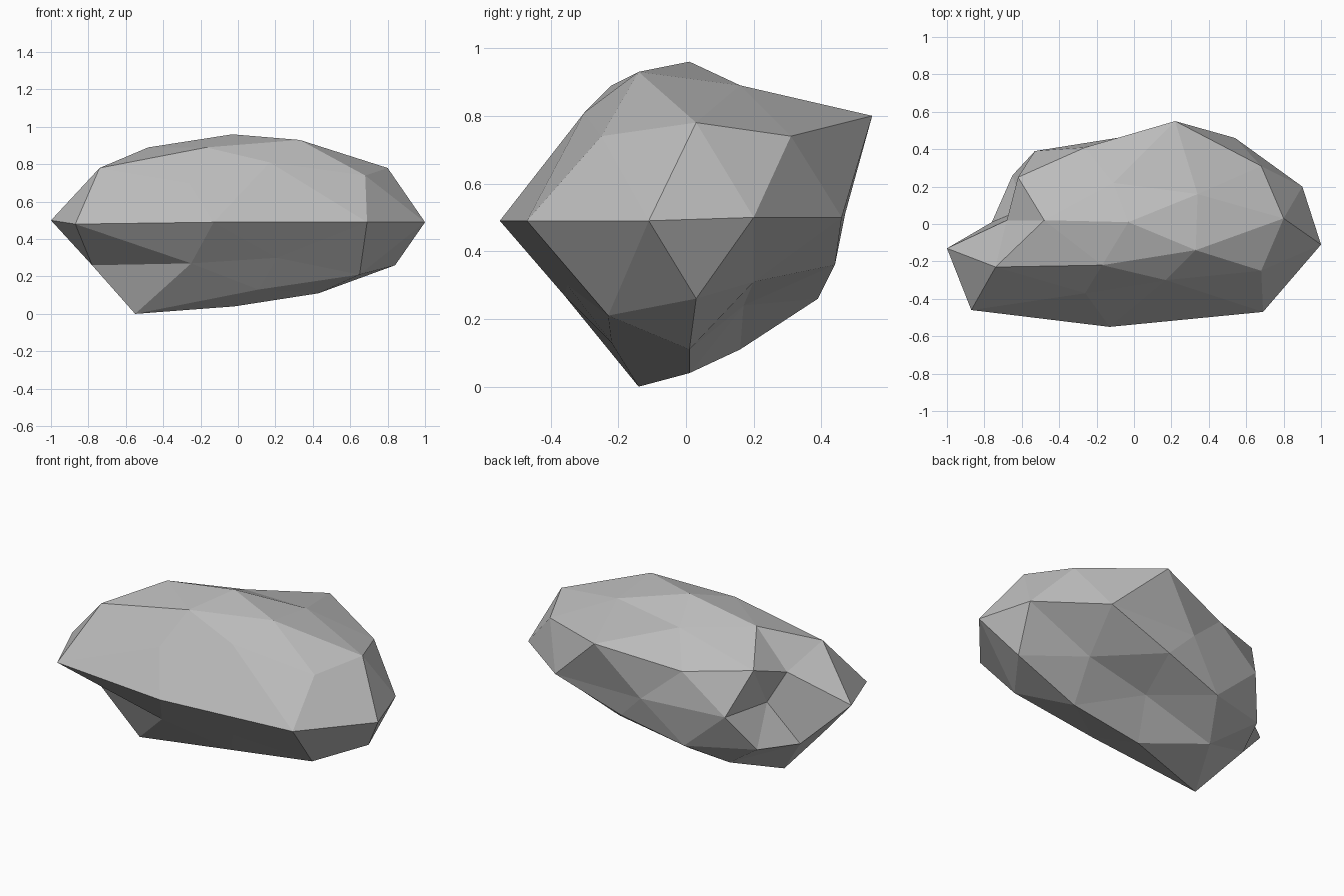
import bpy
import bmesh
import math
from mathutils import Matrix

# Remove only the default cube
default_cube = bpy.data.objects.get("Cube")
if default_cube:
    bpy.data.objects.remove(default_cube, do_unlink=True)


def make_material(name, color):
    material = bpy.data.materials.new(name)
    material.use_nodes = True
    material.diffuse_color = color
    material.node_tree.nodes["Principled BSDF"].inputs["Base Color"].default_value = color
    return material


def ring(bm, height):
    """Vertices of the unit icosphere at one height, counter-clockwise from +x."""
    found = [v for v in bm.verts if abs(v.co.z - height) < 0.03]
    return sorted(found, key=lambda v: (math.atan2(v.co.y, v.co.x) + 0.1) % math.tau)


# Outline around the widest level of the rock
belt = [(.9, .2, .5), (.54, .46, .5), (-.03, .47, .51), (-.53, .39, .5),
        (-.59, .08, .49), (-1, -.13, .5), (-.87, -.46, .48),
        (-.13, -.55, .49), (.69, -.47, .49), (1, -.11, .49)]

# Chipped cross-sections above the belt
peak = [(-.03, .01, .96)]
crown = [(.34, .16, .89), (-.11, .22, .86), (-.48, .02, .89),
         (-.17, -.22, .89), (.33, -.14, .93)]
shoulder = [(.68, .31, .74), (-.26, .41, .71), (-.68, .02, .67),
            (-.26, -.37, .7), (.68, -.25, .74)]
upper_facets = [(.8, .03, .78), (.22, .55, .8), (-.62, .25, .75),
                (-.74, -.23, .78), (.17, -.3, .81)]

# Chipped cross-sections below the belt
underside = [(.84, .03, .26), (.12, .44, .36), (-.65, .26, .29),
             (-.78, -.18, .26), (.21, -.35, .3)]
lower_facets = [(.48, .2, .31), (-.26, .39, .26), (-.76, .01, .26),
                (-.25, -.36, .27), (.65, -.23, .21)]
foot = [(.43, .01, .11), (.06, .17, .24), (-.4, .16, .11),
        (-.55, -.14, 0), (.11, -.22, .13)]
base = [(-.02, .01, .04)]

# Rings of an icosphere with two subdivisions, and the section each one takes
sections = {
    1.0: peak, 0.851: crown, 0.526: upper_facets, 0.447: shoulder, 0.0: belt,
    -0.447: underside, -0.526: lower_facets, -0.851: foot, -1.0: base,
}

# Mould the rock: gather every ring first, then move it to its section
bm = bmesh.new()
bmesh.ops.create_icosphere(bm, subdivisions=2, radius=1.0,
                           matrix=Matrix.Rotation(math.pi, 4, "Z"))
rings = [(ring(bm, height), points) for height, points in sections.items()]
for verts, points in rings:
    for vert, point in zip(verts, points):
        vert.co = point
bmesh.ops.recalc_face_normals(bm, faces=bm.faces[:])

mesh = bpy.data.meshes.new("rock")
bm.to_mesh(mesh)
bm.free()
mesh.materials.append(make_material("stone grey", (0.5, 0.5, 0.5, 1.0)))

rock = bpy.data.objects.new("rock", mesh)
bpy.context.collection.objects.link(rock)
